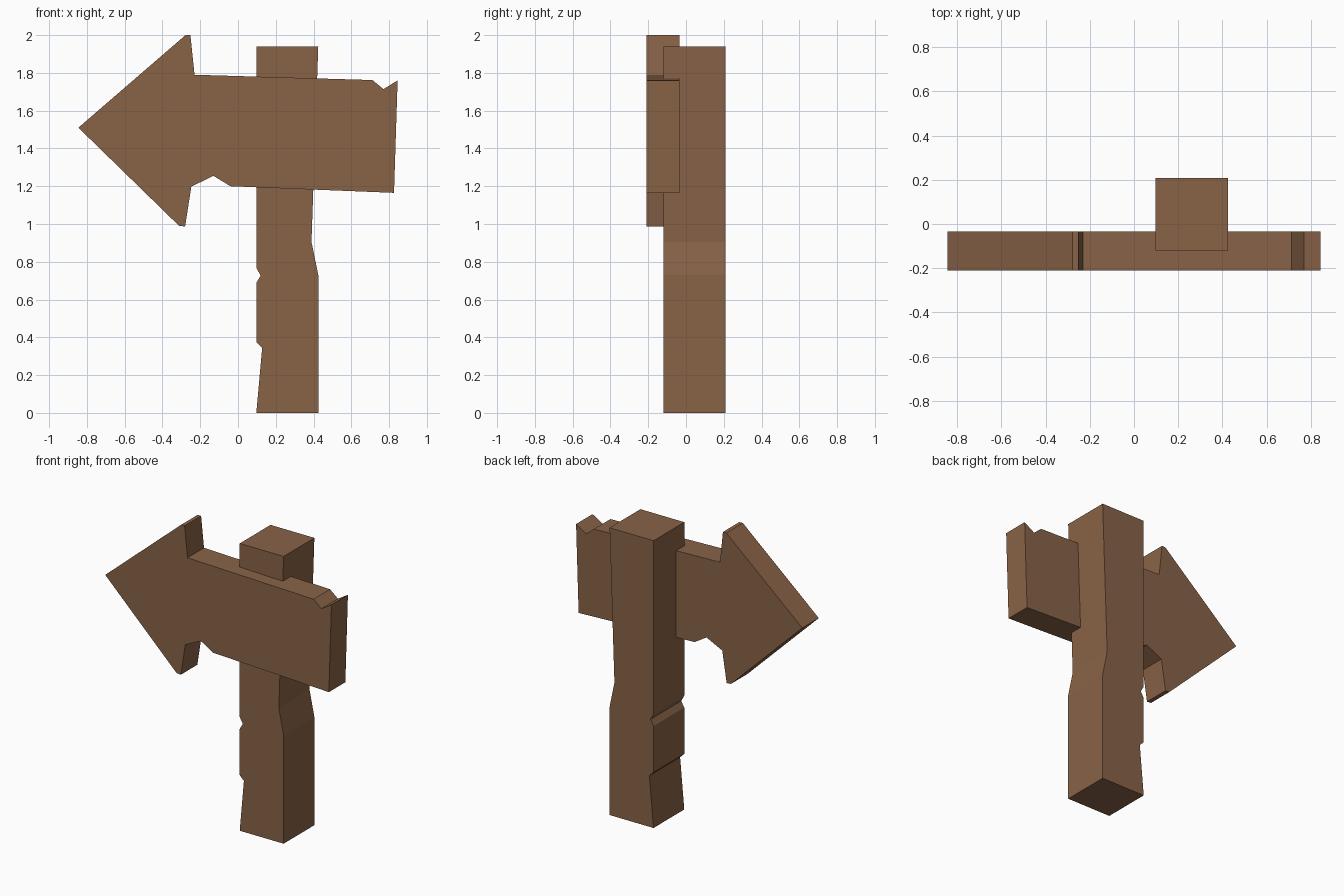
import bpy
import bmesh

if "Cube" in bpy.data.objects:
    bpy.data.objects.remove(bpy.data.objects["Cube"])

# Single weathered wood colour
wood = bpy.data.materials.new("brown_wood")
wood.diffuse_color = (0.25, 0.125, 0.064, 1.0)
wood.use_nodes = True
wood.node_tree.nodes["Principled BSDF"].inputs["Base Color"].default_value = wood.diffuse_color


def extrude_profile(name, outline, y_front, y_back):
    """Solid made from an x-z outline pushed from y_front to y_back."""
    bm = bmesh.new()
    face = bm.faces.new([bm.verts.new((x, y_front, z)) for x, z in outline])
    result = bmesh.ops.extrude_face_region(bm, geom=[face], use_keep_orig=True)
    moved = [v for v in result["geom"] if isinstance(v, bmesh.types.BMVert)]
    bmesh.ops.translate(bm, verts=moved, vec=(0, y_back - y_front, 0))
    bmesh.ops.recalc_face_normals(bm, faces=bm.faces)
    mesh = bpy.data.meshes.new(name)
    bm.to_mesh(mesh)
    bm.free()
    mesh.materials.append(wood)
    obj = bpy.data.objects.new(name, mesh)
    bpy.context.collection.objects.link(obj)
    return obj


# Square post with chips down the left edge and a worn right edge
extrude_profile("post", [
    (0.097, 0.0), (0.425, 0.0), (0.425, 0.73), (0.389, 0.905),
    (0.425, 1.94), (0.097, 1.94), (0.097, 0.768), (0.12, 0.727),
    (0.097, 0.688), (0.097, 0.375), (0.128, 0.345),
], -0.12, 0.208)

# Arrow board with a notched tail and a chipped lower edge
extrude_profile("arrow_board", [
    (-0.845, 1.51), (-0.312, 0.99), (-0.28, 0.987), (-0.247, 1.198),
    (-0.13, 1.255), (-0.04, 1.2), (0.826, 1.165), (0.845, 1.76),
    (0.77, 1.714), (0.712, 1.762), (-0.23, 1.79), (-0.252, 2.0),
    (-0.278, 2.0),
], -0.21, -0.034)
